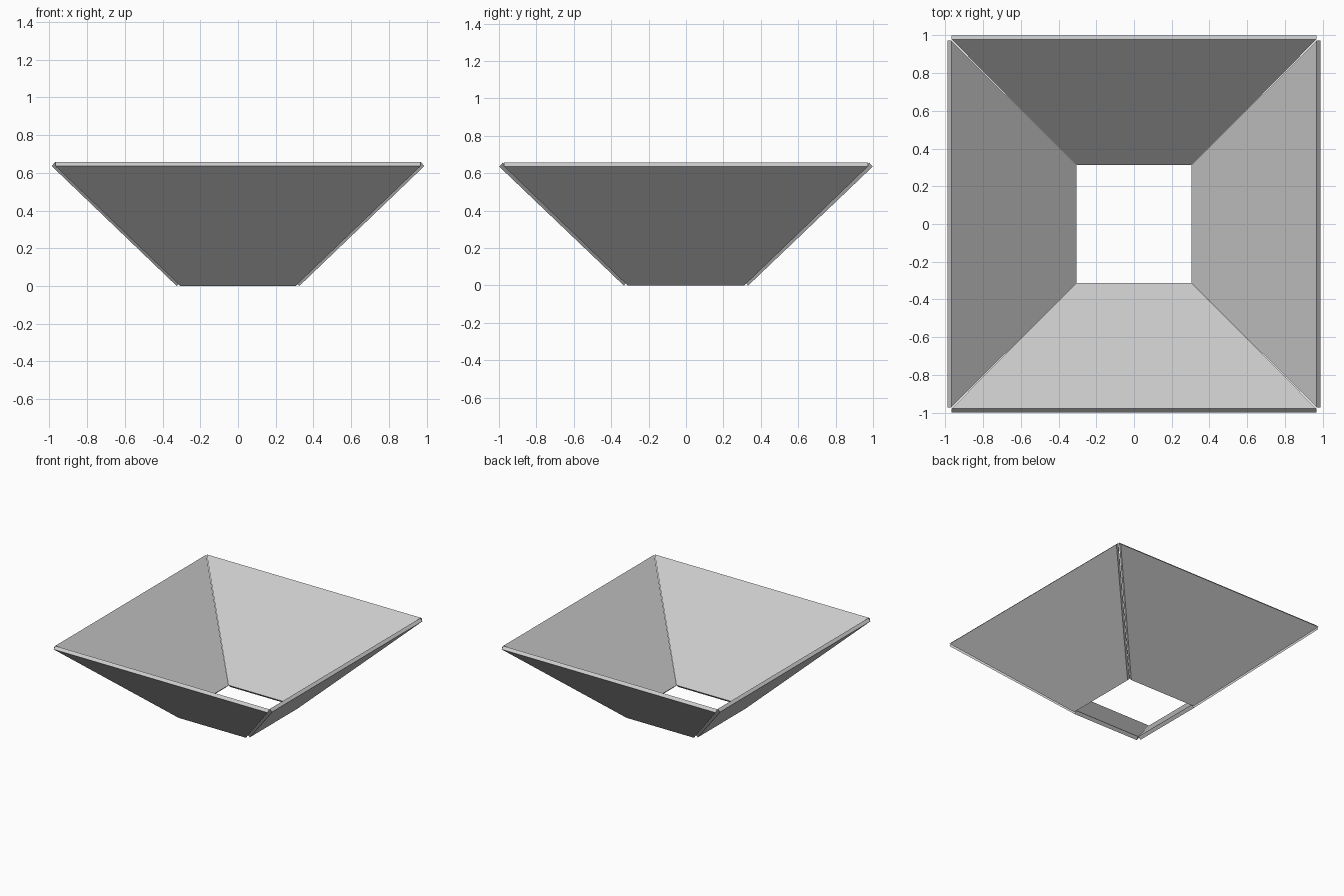
import bpy, bmesh
from mathutils import Vector, Matrix
from math import radians

if "Cube" in bpy.data.objects:
    bpy.data.objects.remove(bpy.data.objects["Cube"])

Z_TOP, Z_LOW = 0.657, 0.02   # inner rim and inner bottom heights
THICK = 0.029


def panel(name, angle, d_low, d_top, w_low, w_top):
    """Sloped trapezoid sheet facing -y, thickened outward, turned about z."""
    inner = [Vector((-w_low, -d_low, Z_LOW)), Vector((w_low, -d_low, Z_LOW)),
             Vector((w_top, -d_top, Z_TOP)), Vector((-w_top, -d_top, Z_TOP))]
    out = Vector((0, -(Z_TOP - Z_LOW), -(d_top - d_low))).normalized() * THICK
    bm = bmesh.new()
    a = [bm.verts.new(p) for p in inner]
    b = [bm.verts.new(p + out) for p in inner]
    bm.faces.new(a[::-1])
    bm.faces.new(b)
    for i in range(4):
        j = (i + 1) % 4
        bm.faces.new((a[i], a[j], b[j], b[i]))
    bmesh.ops.recalc_face_normals(bm, faces=bm.faces[:])
    bm.transform(Matrix.Rotation(radians(angle), 4, 'Z'))
    me = bpy.data.meshes.new(name)
    bm.to_mesh(me)
    bm.free()
    bpy.context.collection.objects.link(bpy.data.objects.new(name, me))


# Front and back panels sit slightly further out than the side panels
for name, angle in (("front_panel", 0), ("back_panel", 180)):
    panel(name, angle, 0.312, 0.979, 0.304, 0.968)
for name, angle in (("right_panel", 90), ("left_panel", 270)):
    panel(name, angle, 0.304, 0.968, 0.311, 0.972)
